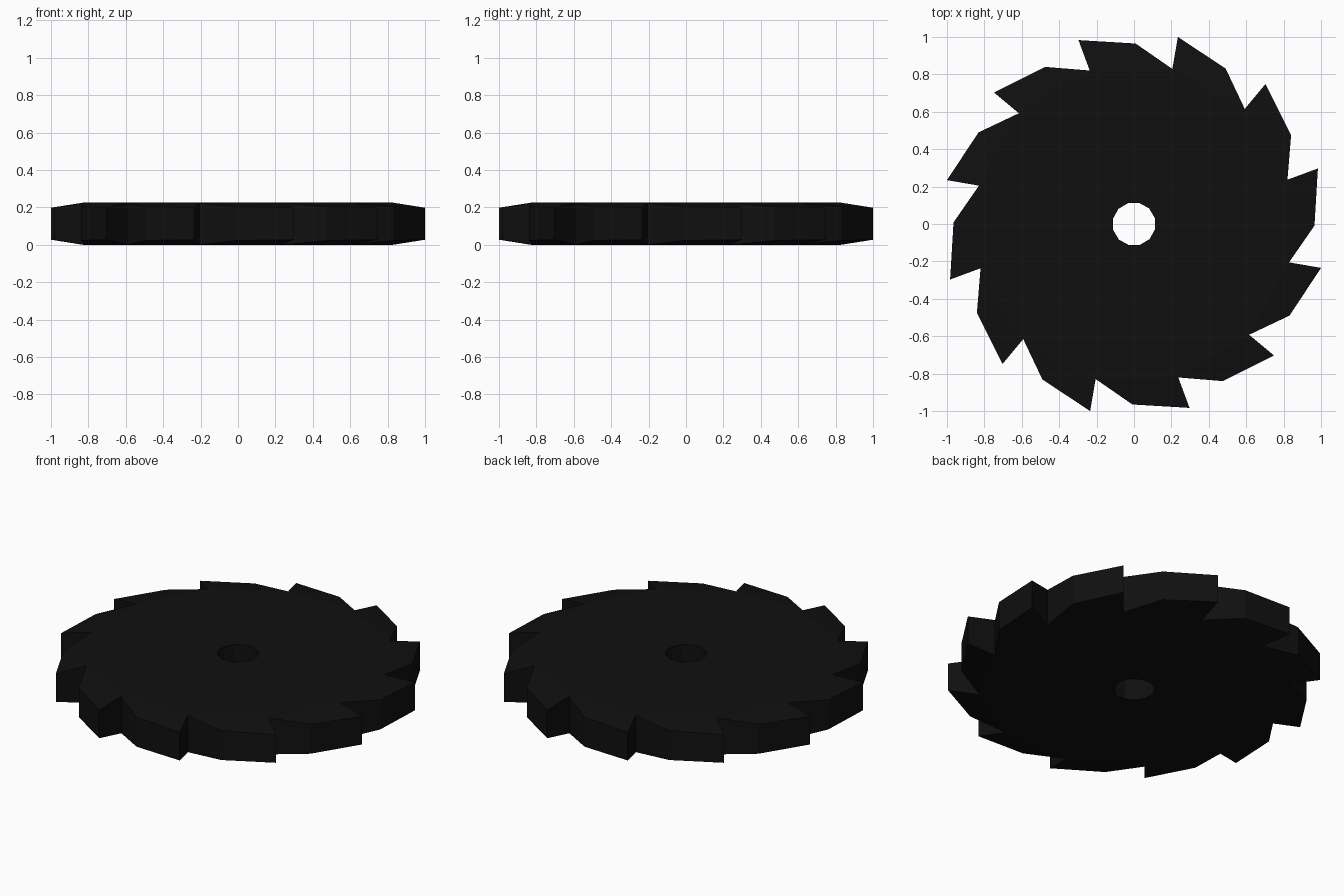
import bpy, bmesh, math

if "Cube" in bpy.data.objects:
    bpy.data.objects.remove(bpy.data.objects["Cube"])

TEETH = 12
STEP = 2 * math.pi / TEETH
THICK, TAPER = 0.225, 0.027       # disc thickness, inset of tooth tips
HOLE_R, ROOT_R, MID_R, TIP_R = 0.116, 0.854, 0.965, 1.027
ROOT_A, MID_A, TIP_A = (math.radians(a) for a in (16.1, -0.5, 16.8))

bm = bmesh.new()


def ring(radius, angle, inset):
    """Bottom and top vertices repeated once per tooth."""
    rows = []
    for z in (inset, THICK - inset):
        rows.append([bm.verts.new((radius * math.cos(angle + i * STEP),
                                   radius * math.sin(angle + i * STEP), z))
                     for i in range(TEETH)])
    return rows


hole = ring(HOLE_R, ROOT_A, 0)
root = ring(ROOT_R, ROOT_A, 0)
mid = ring(MID_R, MID_A, TAPER * 0.85)
tip = ring(TIP_R, TIP_A, TAPER)

for i in range(TEETH):
    p = i - 1                      # previous root, where this tooth ends
    # flat disc and tapered tooth, bottom and top
    for s in (0, 1):
        bm.faces.new((hole[s][p], root[s][p], root[s][i], hole[s][i]))
        bm.faces.new((root[s][p], mid[s][i], tip[s][i], root[s][i]))
    # walls: bore, rising edge, tooth back, cutting face
    for a, b in ((hole[0][p], hole[0][i]), (root[0][p], mid[0][i]),
                 (mid[0][i], tip[0][i]), (tip[0][i], root[0][i])):
        top = {}
        for r in (hole, root, mid, tip):
            top.update(zip(r[0], r[1]))
        bm.faces.new((a, b, top[b], top[a]))

bmesh.ops.recalc_face_normals(bm, faces=bm.faces[:])
mesh = bpy.data.meshes.new("saw_blade")
bm.to_mesh(mesh)
bm.free()
blade = bpy.data.objects.new("saw_blade", mesh)
bpy.context.collection.objects.link(blade)

# near-black metal
mat = bpy.data.materials.new("dark_metal")
mat.diffuse_color = (0.005, 0.005, 0.005, 1)
mat.use_nodes = True
mat.node_tree.nodes["Principled BSDF"].inputs["Base Color"].default_value = mat.diffuse_color
mesh.materials.append(mat)
